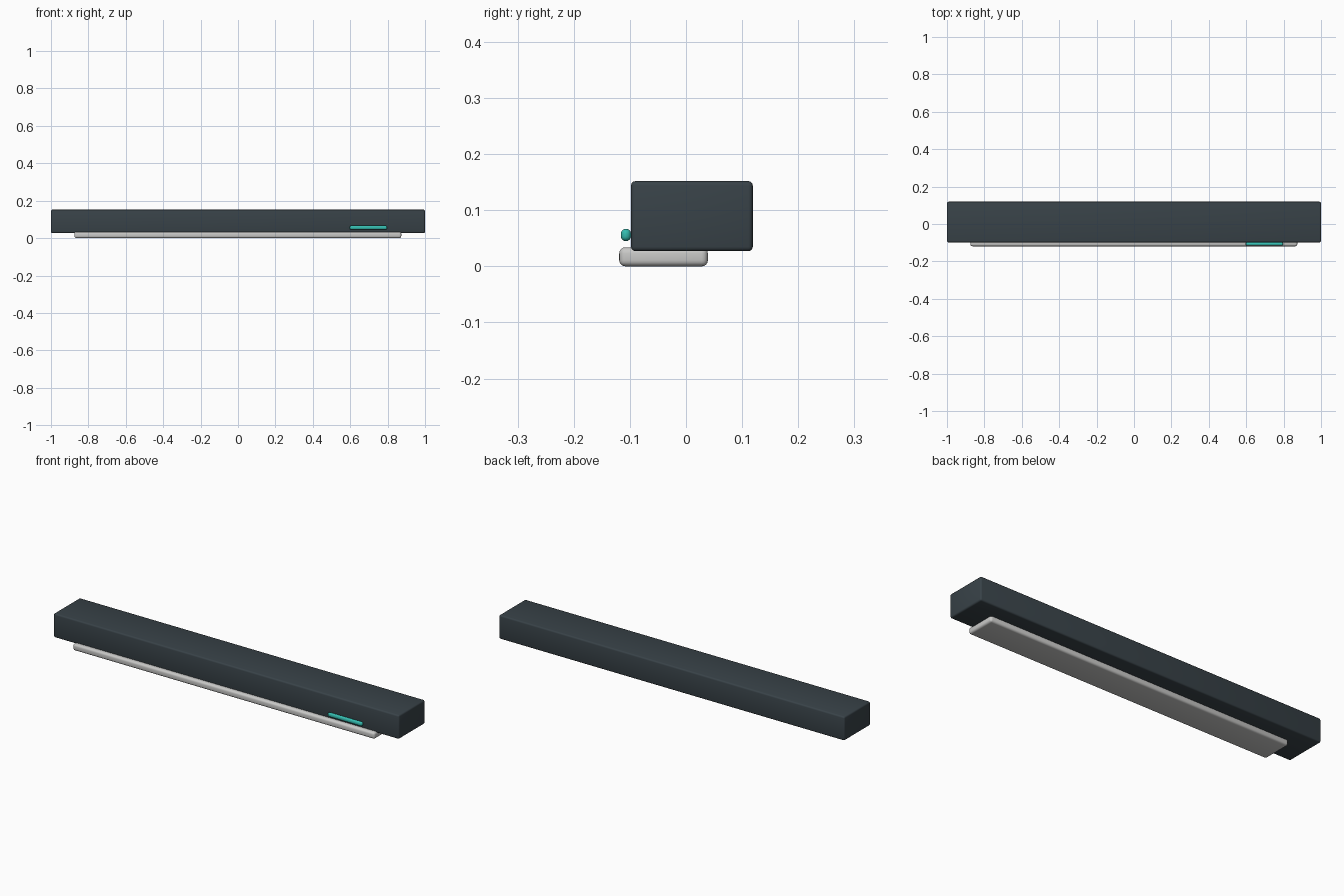
import bpy

if "Cube" in bpy.data.objects:
    bpy.data.objects.remove(bpy.data.objects["Cube"])


def material(name, rgb):
    m = bpy.data.materials.new(name)
    m.diffuse_color = (*rgb, 1)
    m.use_nodes = True
    m.node_tree.nodes["Principled BSDF"].inputs["Base Color"].default_value = m.diffuse_color
    return m


def rounded_box(name, lo, hi, radius, segments, mat):
    """Box between two corners with softly rounded edges."""
    bpy.ops.mesh.primitive_cube_add(size=1, location=[(a + b) / 2 for a, b in zip(lo, hi)])
    ob = bpy.context.object
    ob.name = name
    ob.scale = [b - a for a, b in zip(lo, hi)]
    bpy.ops.object.transform_apply(location=False, rotation=False, scale=True)
    bevel = ob.modifiers.new("rounding", 'BEVEL')
    bevel.width = radius
    bevel.segments = segments
    bevel.limit_method = 'NONE'
    bpy.ops.object.modifier_apply(modifier=bevel.name)
    ob.data.materials.append(mat)
    bpy.ops.object.shade_smooth_by_angle()
    return ob


slate = material("dark slate", (0.040, 0.055, 0.065))
grey = material("light grey", (0.58, 0.58, 0.57))
teal = material("teal", (0.035, 0.50, 0.43))

# Long main housing
rounded_box("housing", (-1, -0.098, 0.027), (1, 0.119, 0.152), 0.008, 3, slate)
# Flat outlet flap under the front edge
rounded_box("outlet_flap", (-0.875, -0.119, 0.0), (0.873, 0.039, 0.034), 0.011, 4, grey)
# Small rounded indicator strip on the front
rounded_box("indicator_strip", (0.597, -0.116, 0.045), (0.797, -0.098, 0.067), 0.0088, 4, teal)
